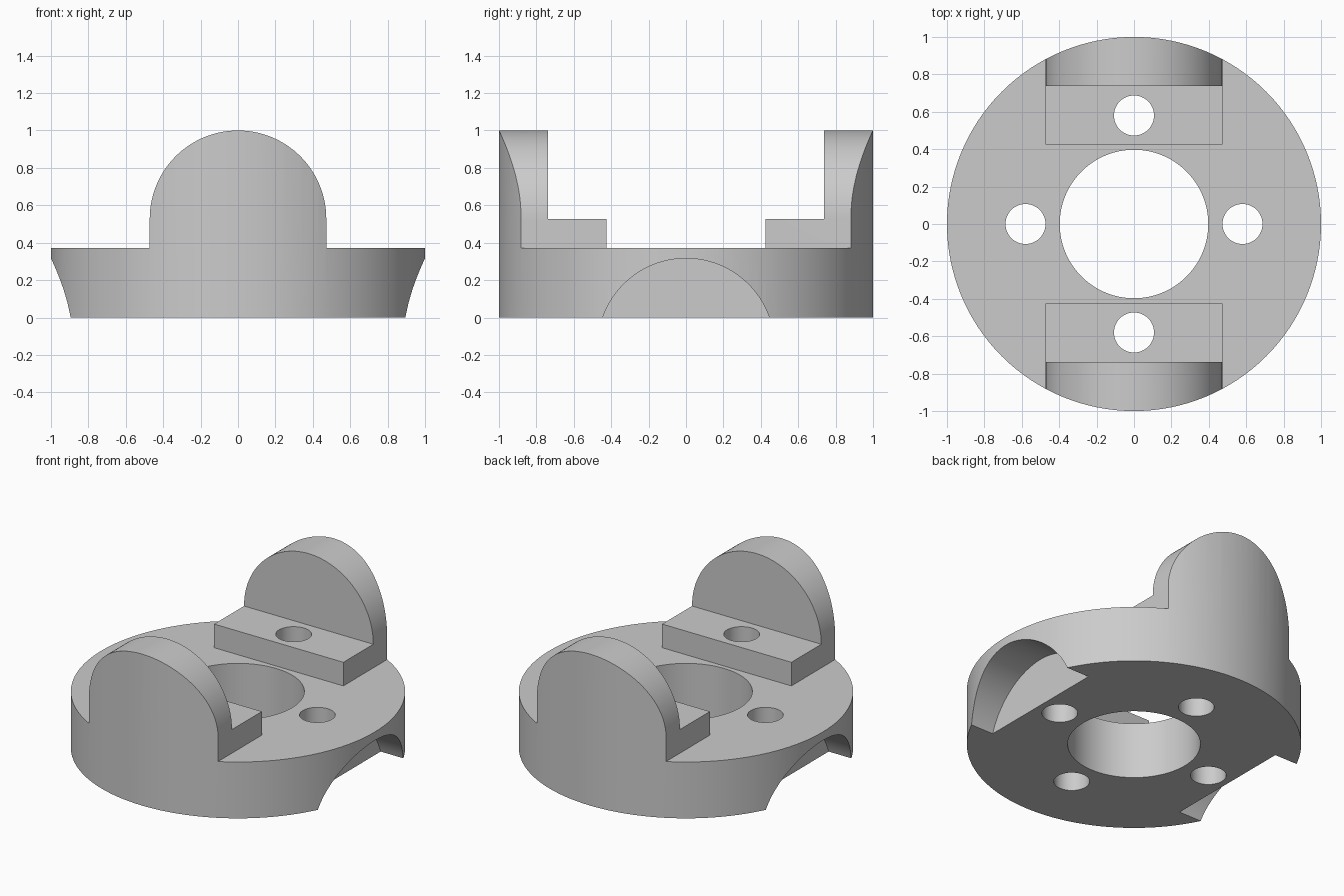
import bpy
import bmesh
import math
from mathutils import Matrix

cube = bpy.data.objects.get("Cube")
if cube:
    bpy.data.objects.remove(cube, do_unlink=True)

R_LUG = 0.472        # half width and arch radius of the lugs
BASE_H = 0.372       # disc thickness
STEP_H = 0.528       # top of the steps, centre of the lug arches
LUG_Y = 0.737        # inner face of the lugs
HOLE_AT = 0.58       # bolt circle radius

grey = bpy.data.materials.new("light grey")
grey.use_nodes = True
grey.diffuse_color = (0.6, 0.6, 0.6, 1)
grey.node_tree.nodes["Principled BSDF"].inputs["Base Color"].default_value = (0.6, 0.6, 0.6, 1)


def make_object(name, bm):
    bmesh.ops.recalc_face_normals(bm, faces=bm.faces)
    mesh = bpy.data.meshes.new(name)
    bm.to_mesh(mesh)
    bm.free()
    mesh.materials.append(grey)
    obj = bpy.data.objects.new(name, mesh)
    bpy.context.collection.objects.link(obj)
    return obj


def cylinder(name, radius, z0, z1, x=0, y=0, segments=64):
    bm = bmesh.new()
    bmesh.ops.create_cone(bm, cap_ends=True, segments=segments, radius1=radius,
                          radius2=radius, depth=z1 - z0,
                          matrix=Matrix.Translation((x, y, (z0 + z1) / 2)))
    return make_object(name, bm)


def prism(name, outline, y0, y1, turn):
    """Extrude an x-z outline along y, then turn it about z."""
    bm = bmesh.new()
    face = bm.faces.new([bm.verts.new((x, y0, z)) for x, z in outline])
    side = bmesh.ops.extrude_face_region(bm, geom=[face])["geom"]
    moved = [v for v in side if isinstance(v, bmesh.types.BMVert)]
    bmesh.ops.translate(bm, verts=moved, vec=(0, y1 - y0, 0))
    bm.transform(Matrix.Rotation(turn, 4, "Z"))
    return make_object(name, bm)


def arch(bottom, centre, steps=64):
    """Rectangle with a half-round top."""
    arc = [(R_LUG * math.cos(math.pi * i / steps),
            centre + R_LUG * math.sin(math.pi * i / steps)) for i in range(steps + 1)]
    return [(-R_LUG, bottom), (R_LUG, bottom)] + arc


def combine(target, tool, operation):
    mod = target.modifiers.new(operation, "BOOLEAN")
    mod.operation = operation
    mod.solver = "EXACT"
    mod.object = tool
    bpy.context.view_layer.objects.active = target
    bpy.ops.object.modifier_apply(modifier=mod.name)
    bpy.data.objects.remove(tool, do_unlink=True)


# Oversized base disc, trimmed to the round outline later
body = cylinder("coupling_hub", 1.3, 0, BASE_H)

# Steps and upright lugs at front and back
step = [(-R_LUG, 0.2), (R_LUG, 0.2), (R_LUG, STEP_H), (-R_LUG, STEP_H)]
for turn in (0, math.pi):
    lug = prism("lug", arch(0.1, STEP_H), LUG_Y, 1.2, turn)
    combine(lug, prism("step", step, 0.425, 1.15, turn), "UNION")
    combine(body, lug, "UNION")

# Trim everything to the round outer wall
combine(body, cylinder("outer_wall", 1.0, -0.5, 1.5, segments=128), "INTERSECT")

# Arched notches under the left and right rims
for turn in (math.pi / 2, -math.pi / 2):
    notch = prism("notch", arch(-0.6, STEP_H - BASE_H - 2 * (STEP_H - BASE_H)), 0.73, 1.2, turn)
    combine(body, notch, "DIFFERENCE")

# Central bore and four bolt holes
combine(body, cylinder("bore", 0.397, -0.3, 1.3, segments=96), "DIFFERENCE")
for i in range(4):
    a = i * math.pi / 2
    hole = cylinder("bolt_hole", 0.107, -0.3, 1.3,
                    HOLE_AT * math.cos(a), HOLE_AT * math.sin(a), 48)
    combine(body, hole, "DIFFERENCE")

# Smooth curved walls, crisp edges
bpy.ops.object.select_all(action="DESELECT")
body.select_set(True)
bpy.context.view_layer.objects.active = body
bpy.ops.object.shade_smooth_by_angle(angle=math.radians(30))
